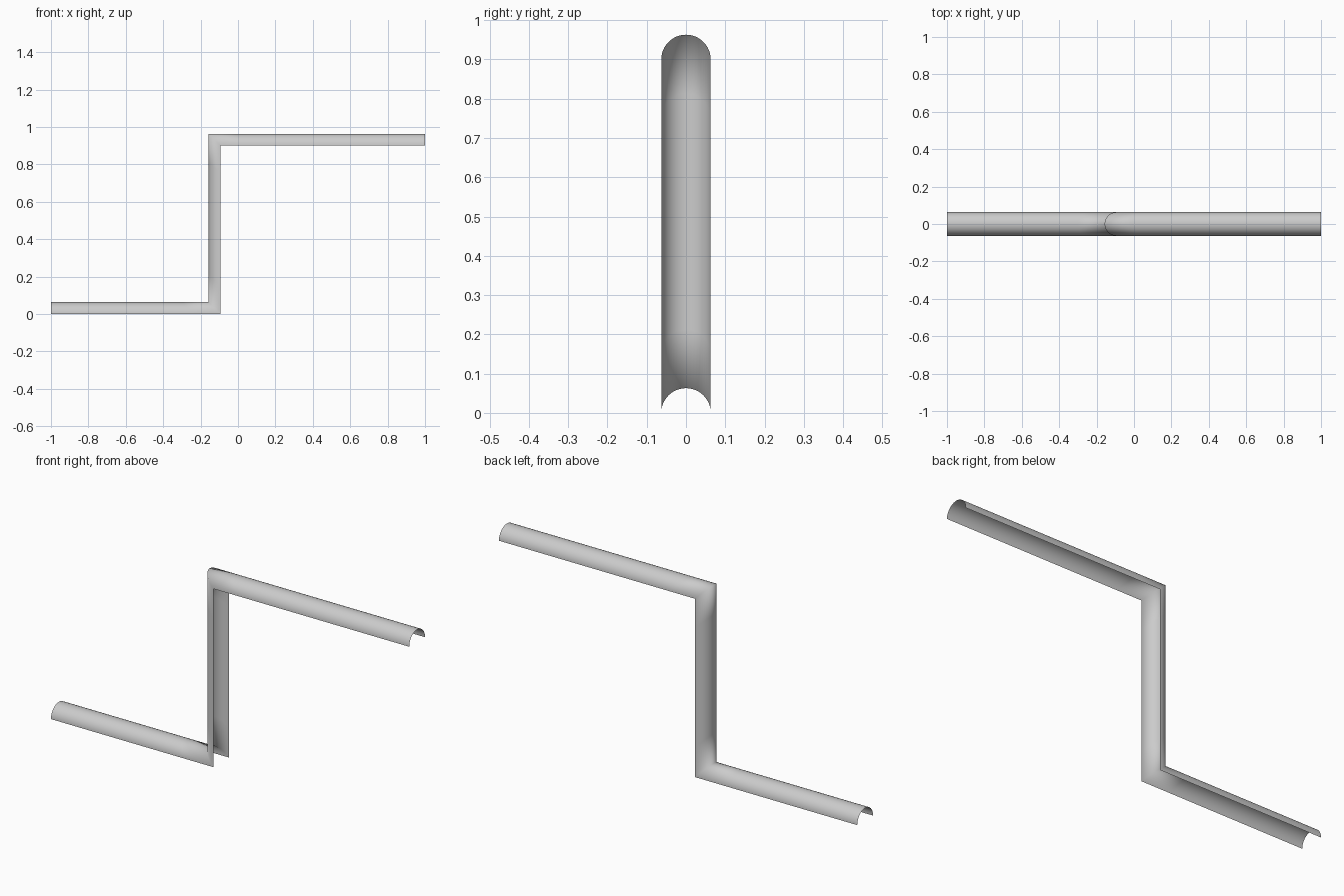
import bpy, bmesh, math

if "Cube" in bpy.data.objects:
    bpy.data.objects.remove(bpy.data.objects["Cube"])

R = 0.063          # half-round radius
X_RISE = -0.094    # open edge of the upright run
Z_TOP = 0.90       # open edge of the upper run
ARC = 24           # sides across the half round
STEP = 0.14        # spacing of rings along each run


def path_rings(h):
    """Points along the mitred path (x, z) for a strip at height h in the profile."""
    corners = [(-1, h), (X_RISE - h, h), (X_RISE - h, Z_TOP + h), (1, Z_TOP + h)]
    counts = [round(n / STEP) for n in (1 + X_RISE, Z_TOP, 1 - X_RISE)]
    pts = [corners[0]]
    for a, b, n in zip(corners, corners[1:], counts):
        pts += [(a[0] + (b[0] - a[0]) * i / n, a[1] + (b[1] - a[1]) * i / n)
                for i in range(1, n + 1)]
    return pts


# Open half-round channel swept along a stepped path
bm = bmesh.new()
strips = []
for i in range(ARC + 1):
    t = math.pi * i / ARC
    y, h = -R * math.cos(t), R * math.sin(t)
    strips.append([bm.verts.new((x, y, z)) for x, z in path_rings(h)])
for a, b in zip(strips, strips[1:]):
    for k in range(len(a) - 1):
        f = bm.faces.new((a[k], a[k + 1], b[k + 1], b[k]))
        f.smooth = True

mesh = bpy.data.meshes.new("half_round_channel")
bm.to_mesh(mesh)
bm.free()
channel = bpy.data.objects.new("half_round_channel", mesh)
bpy.context.collection.objects.link(channel)
